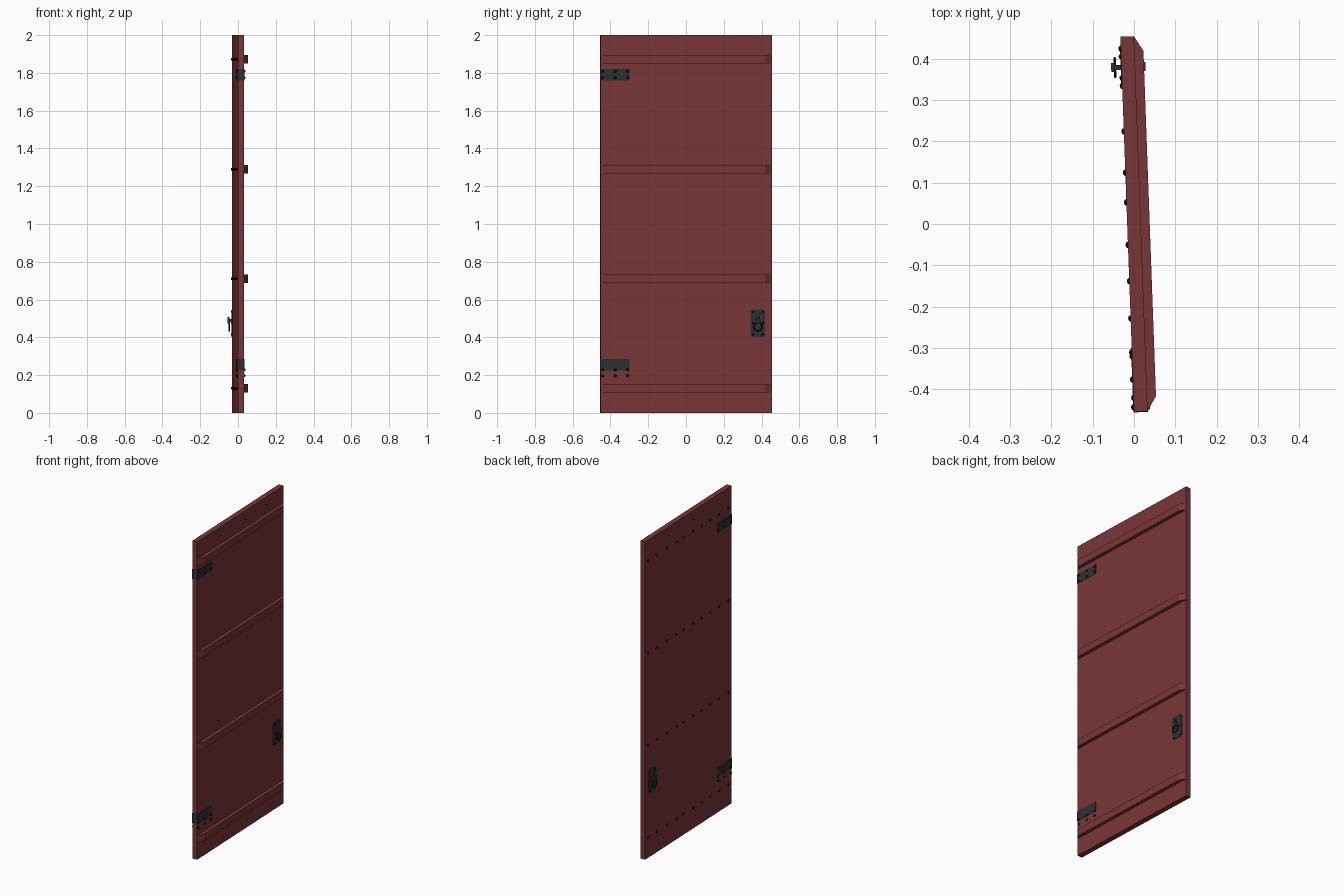
import bpy, bmesh, math
from mathutils import Matrix, Vector

if "Cube" in bpy.data.objects:
    bpy.data.objects.remove(bpy.data.objects["Cube"])

SWING = Matrix.Rotation(math.radians(2.08), 4, 'Z')   # door hangs slightly open
T = 0.0165                                             # half panel thickness


def material(name, rgb):
    m = bpy.data.materials.new(name)
    m.diffuse_color = (*rgb, 1)
    m.use_nodes = True
    m.node_tree.nodes["Principled BSDF"].inputs["Base Color"].default_value = m.diffuse_color
    return m


RED = material("red_paint", (0.19, 0.037, 0.037))
IRON = material("dark_iron", (0.026, 0.029, 0.031))
BLACK = material("black_bolt", (0.008, 0.009, 0.01))


def finish(name, bm, mat):
    bmesh.ops.recalc_face_normals(bm, faces=bm.faces)
    bm.transform(SWING)
    me = bpy.data.meshes.new(name)
    bm.to_mesh(me)
    bm.free()
    me.materials.append(mat)
    ob = bpy.data.objects.new(name, me)
    bpy.context.collection.objects.link(ob)
    return ob


def add_box(bm, lo, hi):
    lo, hi = Vector(lo), Vector(hi)
    mat = Matrix.Translation((lo + hi) / 2) @ Matrix.Diagonal((*(hi - lo), 1))
    bmesh.ops.create_cube(bm, size=1, matrix=mat)


def add_prism(bm, pts, offset):
    face = bm.faces.new([bm.verts.new(p) for p in pts])
    new = bmesh.ops.extrude_face_region(bm, geom=[face])["geom"]
    bmesh.ops.translate(bm, vec=offset, verts=[v for v in new if isinstance(v, bmesh.types.BMVert)])


def add_bolt(bm, x, y, z, r=0.008, h=0.006):
    mat = Matrix.Translation((x, y, z)) @ Matrix.Diagonal((h, r, r, 1)) @ Matrix.Rotation(math.pi / 2, 4, 'Y')
    bmesh.ops.create_uvsphere(bm, u_segments=8, v_segments=4, radius=1, matrix=mat)


def add_ring(bm, x, y, z, R, r, n=16, k=6):
    rows = []
    for i in range(n):
        a = 2 * math.pi * i / n
        row = []
        for j in range(k):
            b = 2 * math.pi * j / k
            d = R + r * math.cos(b)
            row.append(bm.verts.new((x + r * math.sin(b), y + d * math.cos(a), z + d * math.sin(a))))
        rows.append(row)
    for i in range(n):
        for j in range(k):
            p, q = rows[i], rows[(i + 1) % n]
            bm.faces.new((p[j], q[j], q[(j + 1) % k], p[(j + 1) % k]))


# Door slab
bm = bmesh.new()
add_box(bm, (-T, -0.454, 0), (T, 0.454, 2))
finish("door_panel", bm, RED)

# Cross battens with sloped ends, and the rivets holding them from behind
BATTENS = (0.13, 0.71, 1.29, 1.872)
RIVETS = (0.425, 0.335, 0.225, 0.125, 0.053, -0.05, -0.138, -0.228, -0.32, -0.42)
rivets = bmesh.new()
for i, z in enumerate(BATTENS):
    bm = bmesh.new()
    profile = [(T, -0.453, z - 0.022), (T, 0.453, z - 0.022),
               (T + 0.0215, 0.418, z - 0.022), (T + 0.0215, -0.418, z - 0.022)]
    add_prism(bm, profile, (0, 0, 0.044))
    finish(f"batten_{i + 1}", bm, RED)
    for y in RIVETS:
        add_bolt(rivets, -T, y, z)
finish("batten_rivets", rivets, BLACK)

# Hinge straps wrapping the edge; the lower bolts sit below their strap
for name, z, bolt_rows in (("upper", 1.79, (1.775, 1.809)), ("lower", 0.255, (0.197, 0.228))):
    bm = bmesh.new()
    add_box(bm, (-T - 0.0015, -0.4555, z - 0.03), (T + 0.0015, -0.30, z + 0.03))
    finish(f"{name}_hinge_strap", bm, IRON)
    bm = bmesh.new()
    for s in (-1, 1):
        for y in (-0.443, -0.376, -0.31):
            for bz in bolt_rows:
                add_bolt(bm, s * (T + 0.001), y, bz)
    finish(f"{name}_hinge_bolts", bm, BLACK)

# Lock plates with clipped corners, bolts, and a ring pull on each side
CY, CZ, W, H, C = 0.38, 0.475, 0.038, 0.073, 0.010
for side, s in (("outer", -1), ("inner", 1)):
    outline = [(W, H - C), (W - C, H), (C - W, H), (-W, H - C),
               (-W, C - H), (C - W, -H), (W - C, -H), (W, C - H)]
    bm = bmesh.new()
    add_prism(bm, [(s * (T - 0.001), CY + y, CZ + z) for y, z in outline], (s * 0.003, 0, 0))
    finish(f"{side}_lock_plate", bm, IRON)
    bm = bmesh.new()
    for y in (-0.026, 0.026):
        for z in (-0.06, 0, 0.06):
            add_bolt(bm, s * (T + 0.002), CY + y, CZ + z, 0.006, 0.004)
    finish(f"{side}_lock_bolts", bm, BLACK)
    bm = bmesh.new()
    a, b = sorted((s * T, s * (T + 0.018)))
    add_box(bm, (a, CY - 0.006, 0.482), (b, CY + 0.006, 0.498))
    a, b = sorted((s * (T + 0.016), s * (T + 0.025)))
    add_box(bm, (a, CY - 0.011, 0.472), (b, CY + 0.011, 0.508))
    finish(f"{side}_pull_stub", bm, IRON)
    bm = bmesh.new()
    add_ring(bm, s * (T + 0.016), CY, 0.456, 0.022, 0.0035)
    finish(f"{side}_ring_pull", bm, BLACK)
